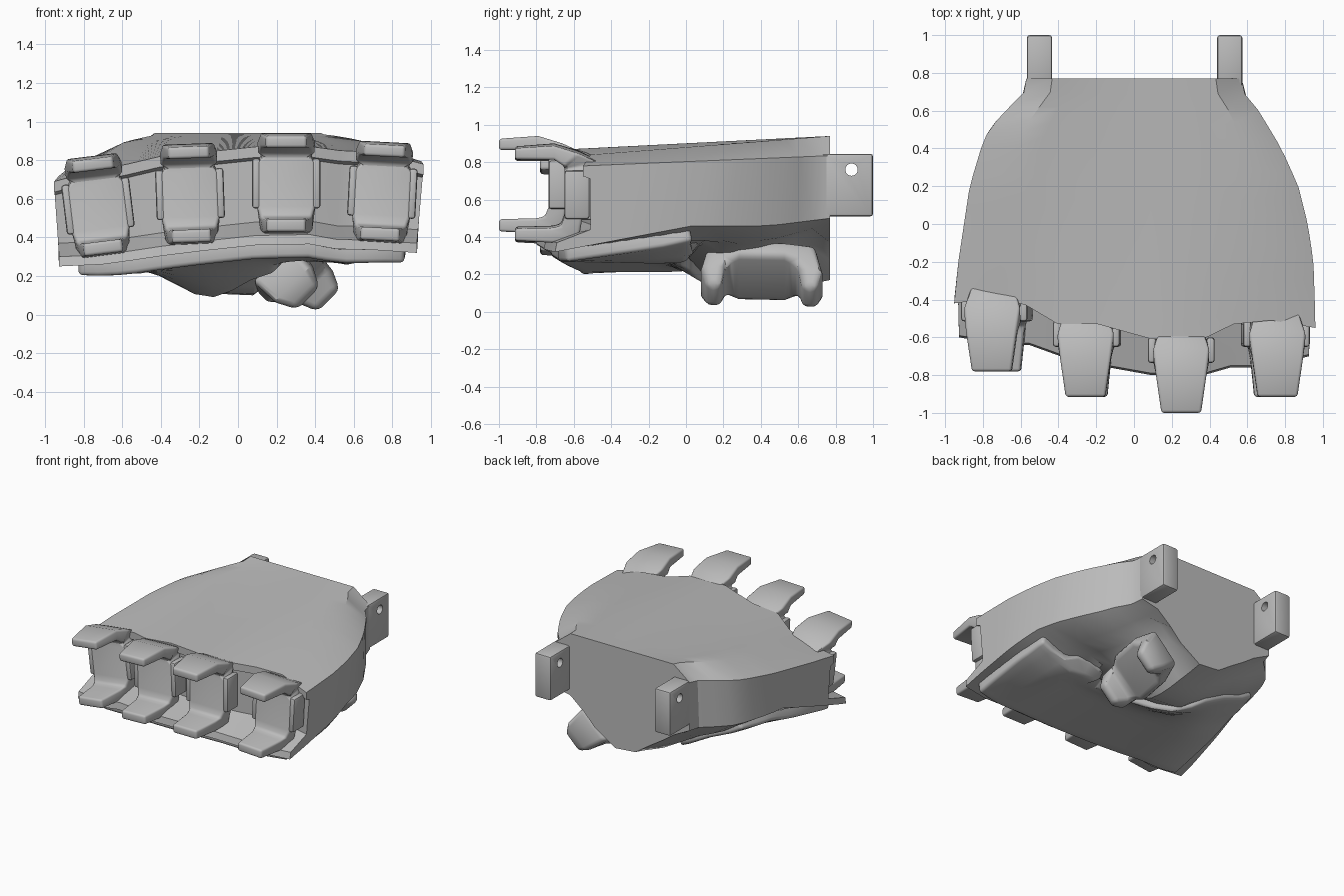
import bpy, bmesh, math
from mathutils import Matrix, Vector

cube = bpy.data.objects.get("Cube")
if cube:
    bpy.data.objects.remove(cube, do_unlink=True)

grey = bpy.data.materials.new("plain_grey")
grey.use_nodes = True
grey.diffuse_color = (0.5, 0.5, 0.5, 1)
grey.node_tree.nodes["Principled BSDF"].inputs["Base Color"].default_value = (0.5, 0.5, 0.5, 1)


def make(name, verts, faces, matrix=Matrix(), bevel=0, segments=2, solid=0, cutter=None):
    """Mesh object with optional thickness, hole and rounded edges, all applied."""
    mesh = bpy.data.meshes.new(name)
    mesh.from_pydata([matrix @ Vector(v) for v in verts], [], faces)
    bm = bmesh.new()
    bm.from_mesh(mesh)
    bmesh.ops.recalc_face_normals(bm, faces=bm.faces)
    bm.to_mesh(mesh)
    bm.free()
    mesh.materials.append(grey)
    ob = bpy.data.objects.new(name, mesh)
    bpy.context.collection.objects.link(ob)
    if solid:
        mod = ob.modifiers.new("thickness", "SOLIDIFY")
        mod.thickness, mod.offset = solid, 0
    if bevel:
        mod = ob.modifiers.new("rounding", "BEVEL")
        mod.width, mod.segments = bevel, segments
        mod.limit_method, mod.angle_limit = "ANGLE", math.radians(35)
    if cutter:
        mod = ob.modifiers.new("hole", "BOOLEAN")
        mod.object, mod.solver = cutter, "EXACT"
    bpy.ops.object.select_all(action="DESELECT")
    ob.select_set(True)
    bpy.context.view_layer.objects.active = ob
    bpy.ops.object.convert(target="MESH")
    bpy.ops.object.shade_smooth_by_angle(angle=math.radians(32))
    return ob


def box(name, lo, hi, **kw):
    verts = [(x, y, z) for x in (lo[0], hi[0]) for y in (lo[1], hi[1]) for z in (lo[2], hi[2])]
    faces = [(0, 1, 3, 2), (4, 6, 7, 5), (0, 4, 5, 1), (2, 3, 7, 6), (0, 2, 6, 4), (1, 5, 7, 3)]
    return make(name, verts, faces, **kw)


def interp(keys, values, k):
    if k <= keys[0]:
        return values[0]
    for i in range(1, len(keys)):
        if k <= keys[i]:
            f = (k - keys[i - 1]) / (keys[i] - keys[i - 1])
            return values[i - 1] + f * (values[i] - values[i - 1])
    return values[-1]


def mix(a, b, f):
    return a + (b - a) * f


def clamp(f):
    return min(1, max(0, f))


# Palm outline: stations across the width, front edges and heights
BACK = 0.77
U = [-1, -.76, -.6, -.42, -.2, .1, .4, .55, .76, 1]
TOP_Y = [-.42, -.39, -.43, -.53, -.53, -.61, -.6, -.53, -.51, -.55]
TOP_Z = [.69, .75, .78, .82, .84, .87, .87, .85, .84, .78]
LIP_Y = [-.6, -.64, -.64, -.7, -.75, -.8, -.8, -.76, -.76, -.7]
LOW_Z = [.25, .26, .28, .305, .33, .36, .365, .34, .335, .32]
HEEL_Z = [.46, .34, .29, .21, .11, .1, .21, .28, .38, .46]
END_Z = [.47, .4, .335, .27, .185, .17, .28, .37, .47, .5]
SIDE_Y = [-.5, -.2, 0, .2, .4, .5, .6, .69, BACK]
RIGHT_X = [.96, .93, .9, .87, .81, .77, .68, .585, .57]
LEFT_X = [.96, .95, .92, .87, .78, .72, .66, .585, .57]


def across(u, y):
    return u * interp(SIDE_Y, LEFT_X if u > 0 else RIGHT_X, y)


def top_point(u, t):
    y = mix(interp(U, TOP_Y, u), BACK, t)
    back_z = .94 if abs(u) < .77 else .835
    return Vector((across(u, y), y, mix(interp(U, TOP_Z, u), back_z, t)))


def low_point(u, t):
    y = mix(interp(U, LIP_Y, u), BACK, t)
    f = clamp((t - .38) / .34)
    middle = f * f * (3 - 2 * f)
    blend = mix(middle, clamp(t * 2), clamp((abs(u) - .5) / .26))
    heel = mix(interp(U, HEEL_Z, u), interp(U, END_Z, u), clamp((t - .78) / .22))
    z = mix(interp(U, LOW_Z, u), heel, blend)
    if .2 < u < .7 and .5 < t < .95:      # hollow for the thumb
        z += .08
    return Vector((across(u, y) * mix(.965, 1, t), y, z))


# Palm shell: one closed lengthwise loop per station, joined across
N = 17
ts = [j / (N - 1) for j in range(N)]
verts, faces = [], []
for u in U:
    top = [top_point(u, t) for t in ts]
    low = [low_point(u, t) for t in ts]
    t0, b0 = top[0], low[0]
    wall_y = t0.y + .04
    front = [b0 + Vector((0, .01, .05)),
             Vector((mix(b0.x, t0.x, .2), wall_y, b0.z + .12)),
             Vector((mix(b0.x, t0.x, .9), wall_y, t0.z - .07)),
             t0 - Vector((0, 0, .055))]
    verts += top + low[::-1] + front
M = 2 * N + 4
for c in range(len(U) - 1):
    a, b = c * M, (c + 1) * M
    for k in range(M):
        n = (k + 1) % M
        faces.append((a + k, a + n, b + n, b + k))
K = 4
for base in (0, (len(U) - 1) * M):
    ring = list(range(K + 1)) + list(range(2 * N - 1 - K, M))
    faces.append([base + i for i in ring])
    for j in range(K, N - 1):
        faces.append([base + i for i in (j, j + 1, 2 * N - 2 - j, 2 * N - 1 - j)])
make("palm_shell", verts, faces)

# Cushion under the palm, shorter beside the thumb
verts, faces = [], []
COLS, ROWS = 18, 14
for i in range(COLS):
    u = mix(-.89, .93, i / (COLS - 1))
    end = interp([-.88, -.3, .1, .9], [.72, .76, .55, .5], u)
    for j in range(ROWS):
        t = mix(.05, end, j / (ROWS - 1))
        p = low_point(u, t)
        verts.append(p + Vector((0, 0, -.02 + .12 * max(0, t - .4))))
for i in range(COLS - 1):
    for j in range(ROWS - 1):
        k = i * ROWS + j
        faces.append((k, k + 1, k + ROWS + 1, k + ROWS))
make("palm_cushion", verts, faces, solid=.1, bevel=.03, segments=3)

# C-shaped brackets: outer (y, z), inner (y, z), half width
FINGER = [((0, .495), (0, .435), .105), ((.21, .51), (.21, .435), .135),
          ((.34, .47), (.265, .4), .15), ((.45, .42), (.265, .385), .12),
          ((.36, .36), (.265, .36), .15), ((.36, .12), (.265, .13), .15),
          ((.34, 0), (.245, .08), .135), ((.2, -.01), (.2, .07), .12),
          ((0, 0), (0, .065), .1)]
THUMB = [((0, .64), (0, .56), .08), ((.1, .67), (.1, .54), .12),
         ((.27, .63), (.14, .52), .14), ((.25, .46), (.14, .46), .18),
         ((.25, .21), (.14, .21), .18), ((.27, .04), (.14, .15), .14),
         ((.1, 0), (.1, .13), .13), ((0, .03), (0, .11), .08)]


def bracket(name, profile, matrix, bevel):
    verts, faces = [], []
    for outer, inner, w in profile:
        verts += [(-w, *outer), (w, *outer), (w, *inner), (-w, *inner)]
    last = len(profile) - 1
    for s in range(last):
        for k in range(4):
            n = (k + 1) % 4
            faces.append((4 * s + k, 4 * s + n, 4 * s + 4 + n, 4 * s + 4 + k))
    faces += [(0, 1, 2, 3), tuple(4 * last + k for k in range(4))]
    make(name, verts, faces, matrix=matrix, bevel=bevel, segments=3)


# Four finger brackets: position of the lower tip and sideways lean
FINGERS = {"little": (-.695, -.78, .315, -7), "ring": (-.24, -.915, .375, -2),
           "middle": (.25, -1, .43, 0), "index": (.735, -.915, .385, 3)}
for name, (x, y, z, lean) in FINGERS.items():
    m = Matrix.Translation((x, y, z)) @ Matrix.Rotation(math.radians(lean), 4, "Y")
    bracket(name + "_finger_bracket", FINGER, m, .02)
    box(name + "_finger_neck", (-.1, .3, .11), (.1, .47, .4), matrix=m, bevel=.015)
    for side in (-1, 1):
        box(name + "_finger_ear", (side * .155 - .022, .265, .12),
            (side * .155 + .022, .4, .38), matrix=m, bevel=.015)

# Thumb bracket, opening down and outward, its rear claw set further out
back = Vector((-.7, 0, .7)).normalized()
up = Vector((.2, .97, -.02))
side = Vector((.7, 0, .7)).normalized()
m = Matrix((side, back, up)).transposed().to_4x4()
m = Matrix.Translation((.35, .08, .085)) @ m
bracket("thumb_bracket", THUMB, m, .035)
box("thumb_neck", (-.1, .2, .2), (.1, .4, .48), matrix=m, bevel=.015)

# Wrist lugs with a pivot hole
bpy.ops.mesh.primitive_cylinder_add(vertices=24, radius=.033, depth=2, location=(0, .885, .76),
                                    rotation=(0, math.pi / 2, 0))
pin = bpy.context.object
pin.hide_render = True
for name, x in (("left", .507), ("right", -.5)):
    box(name + "_wrist_lug", (x - .067, .72, .51), (x + .067, 1, .845),
        bevel=.015, cutter=pin)
bpy.data.objects.remove(pin, do_unlink=True)
